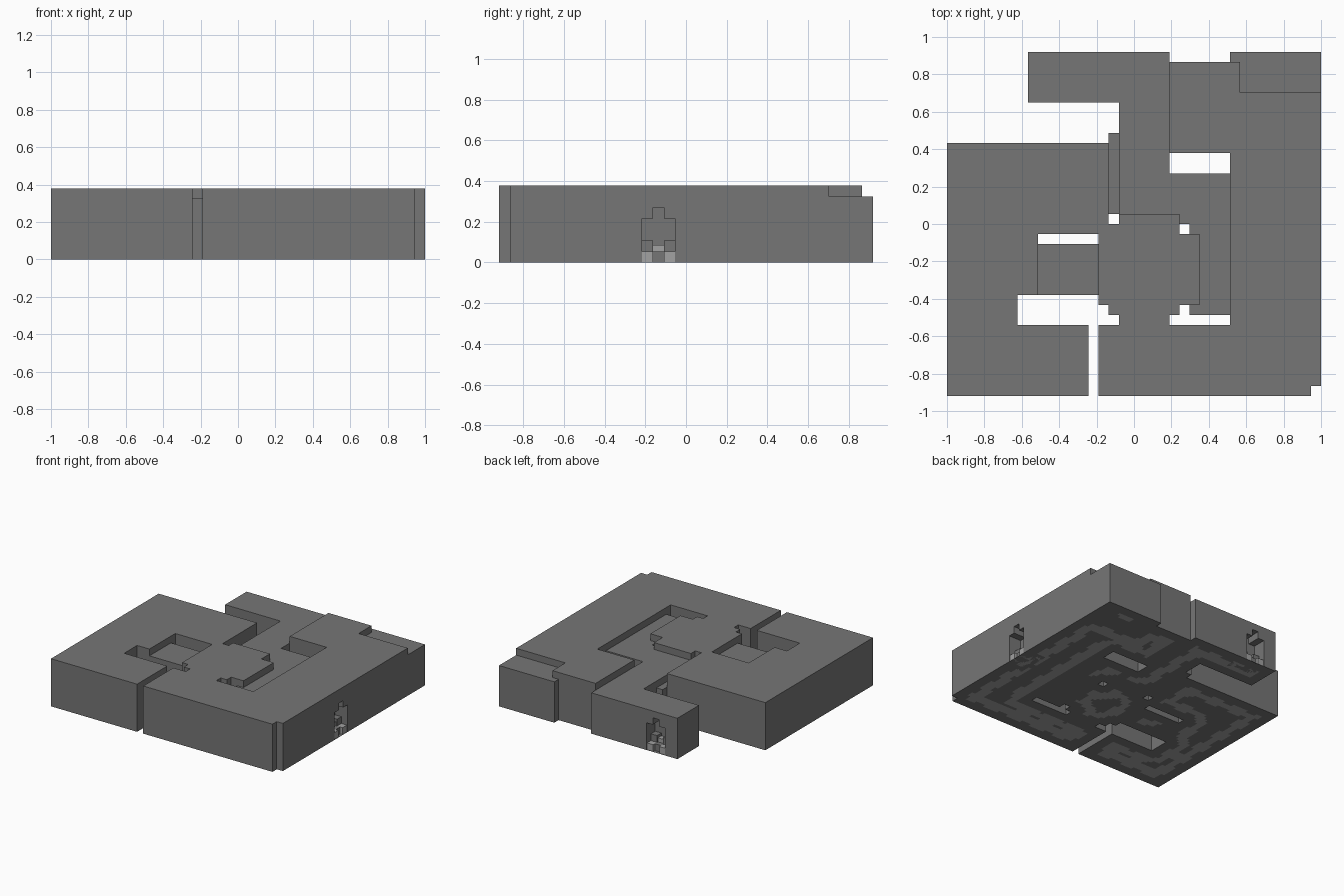
import bpy
import bmesh
import math

cube = bpy.data.objects.get("Cube")
if cube:
    bpy.data.objects.remove(cube, do_unlink=True)

# Plan is laid out on a grid of square cells, origin at the front left corner
WIDE, DEEP = 37, 34
CELL = 2 / WIDE


def make_material(name, value):
    mat = bpy.data.materials.new(name)
    mat.use_nodes = True
    colour = (value, value, value, 1)
    mat.diffuse_color = colour
    mat.node_tree.nodes["Principled BSDF"].inputs["Base Color"].default_value = colour
    return mat


STONE = make_material("dark_stone", 0.18)
PATH = make_material("light_stone", 0.36)


def place(x, y, z):
    return ((x - WIDE / 2) * CELL, (y - DEEP / 2) * CELL, z * CELL)


def add_quad(bm, corners, index=0):
    face = bm.faces.new([bm.verts.new(place(*c)) for c in corners])
    face.material_index = index


def finish(bm, name):
    bmesh.ops.remove_doubles(bm, verts=bm.verts[:], dist=CELL / 100)
    bmesh.ops.dissolve_limit(bm, angle_limit=math.radians(1), verts=bm.verts[:],
                             edges=bm.edges[:], delimit={'MATERIAL'})
    bmesh.ops.triangulate(bm, faces=[f for f in bm.faces if len(f.verts) > 4])
    mesh = bpy.data.meshes.new(name)
    bm.to_mesh(mesh)
    bm.free()
    mesh.materials.append(STONE)
    mesh.materials.append(PATH)
    obj = bpy.data.objects.new(name, mesh)
    bpy.context.collection.objects.link(obj)
    return obj


# Rooms: name, height, rectangles (x0, y0, x1, y1); later ones paint over earlier ones
ROOMS = [
    ("left_chamber", 7, [(0, 0, 16, 25)]),
    ("right_hall", 7, [(15, 0, 37, 7), (28, 0, 37, 30), (22, 24, 29, 33)]),
    ("winding_corridor", 6, [(17, 18, 28, 22), (17, 18, 22, 34),
                             (8, 29, 22, 34), (23, 8, 28, 22)]),
    ("central_room", 7, [(15, 9, 25, 16), (16, 8, 23, 17), (17, 7, 23, 18)]),
    ("side_passage", 6, [(9, 10, 15, 15)]),
    ("low_ledge", 5, [(16, 18, 17, 26)]),
    ("back_corridor", 6, [(29, 30, 37, 34), (28, 33, 29, 34)]),
    ("", 0, [(14, 0, 15, 7), (7, 7, 15, 10), (15, 7, 16, 9), (16, 7, 17, 8),
             (9, 15, 15, 16), (16, 17, 17, 18), (22, 7, 28, 8), (23, 8, 24, 9),
             (23, 16, 24, 17), (36, 0, 37, 1)]),
]
plan = {}
for room_name, room_height, rects in ROOMS:
    for x0, y0, x1, y1 in rects:
        for x in range(x0, x1):
            for y in range(y0, y1):
                plan[x, y] = (room_name, room_height)


def room_at(x, y):
    return plan.get((x, y), ("", 0))


# Doorways: start of the opening along the right wall and along the back wall
RIGHT_DOOR, BACK_DOOR = 13, 10


def in_doorway(x, y, dx, dy, z):
    if dx > 0 and x == WIDE - 1:
        step = y - RIGHT_DOOR
    elif dy > 0 and y == DEEP - 1:
        step = x - BACK_DOOR
    else:
        return False
    return step in (0, 1, 2) and z < (5 if step == 1 else 4)


# Roofs and outer walls of each room
for room_name, room_height, rects in ROOMS[:-1]:
    bm = bmesh.new()
    for (x, y), (owner, h) in plan.items():
        if owner != room_name:
            continue
        add_quad(bm, [(x, y, h), (x + 1, y, h), (x + 1, y + 1, h), (x, y + 1, h)])
        for dx, dy in ((1, 0), (-1, 0), (0, 1), (0, -1)):
            cx, cy = x + (1 + dx) / 2, y + (1 + dy) / 2
            ax, ay = cx + dy / 2, cy - dx / 2
            bx, by = cx - dy / 2, cy + dx / 2
            for z in range(room_at(x + dx, y + dy)[1], h):
                if not in_doorway(x, y, dx, dy, z):
                    add_quad(bm, [(ax, ay, z), (bx, by, z),
                                  (bx, by, z + 1), (ax, ay, z + 1)])
    finish(bm, room_name)


# Underside, with a wavy light band that follows the walls of each room
def wall_distance(px, py, name):
    cx, cy = int(px), int(py)
    best = 9
    for x in range(cx - 4, cx + 5):
        for y in range(cy - 4, cy + 5):
            if room_at(x, y)[0] != name:
                gap_x = max(x - px, 0, px - x - 1)
                gap_y = max(y - py, 0, py - y - 1)
                best = min(best, math.hypot(gap_x, gap_y))
    return best


bm = bmesh.new()
HALF = 0.5
for (x, y), (owner, h) in plan.items():
    if not h:
        continue
    for sx in (x, x + HALF):
        for sy in (y, y + HALF):
            d = wall_distance(sx + HALF / 2, sy + HALF / 2, owner)
            d += 0.4 * math.sin(sx * 1.6) * math.cos(sy * 1.6)
            add_quad(bm, [(sx, sy, 0), (sx, sy + HALF, 0),
                          (sx + HALF, sy + HALF, 0), (sx + HALF, sy, 0)],
                     int(1.7 < d < 3.3))
finish(bm, "underside")


# Recessed doorways: boxes given as (along, depth, z) ranges behind the wall
def add_doorway(name, to_plan):
    boxes = [
        ((-1, 0), (0.01, 3), (0, 5), 0), ((3, 4), (0.01, 3), (0, 5), 0),   # jambs
        ((0, 1), (0.01, 3), (4, 5), 0), ((2, 3), (0.01, 3), (4, 5), 0),    # shoulders
        ((1, 2), (0.01, 3), (5, 5.5), 0), ((0, 3), (2, 3), (0, 5), 0),     # top, back
        ((0, 1), (0.1, 2), (0, 1), 1), ((2, 3), (0.1, 2), (0, 1), 1),      # side steps
        ((0, 1), (1, 2), (1, 2), 0), ((2, 3), (1, 2), (1, 2), 0),          # ledges
        ((1, 2), (0.5, 2), (0, 1), 0), ((1, 2), (1.2, 2), (1, 1.6), 1),    # middle step
    ]
    bm = bmesh.new()
    for along, depth, height, index in boxes:
        verts = bmesh.ops.create_cube(bm, size=1)["verts"]
        for v in verts:
            a, d, z = (r[int(c > 0)] for r, c in zip((along, depth, height), v.co))
            v.co = place(*to_plan(a, d), z)
        for face in {f for v in verts for f in v.link_faces}:
            face.material_index = index
        bmesh.ops.recalc_face_normals(bm, faces=list({f for v in verts for f in v.link_faces}))
    mesh = bpy.data.meshes.new(name)
    bm.to_mesh(mesh)
    bm.free()
    mesh.materials.append(STONE)
    mesh.materials.append(PATH)
    bpy.context.collection.objects.link(bpy.data.objects.new(name, mesh))


add_doorway("right_doorway", lambda a, d: (WIDE - d, RIGHT_DOOR + a))
add_doorway("back_doorway", lambda a, d: (BACK_DOOR + a, DEEP - d))
